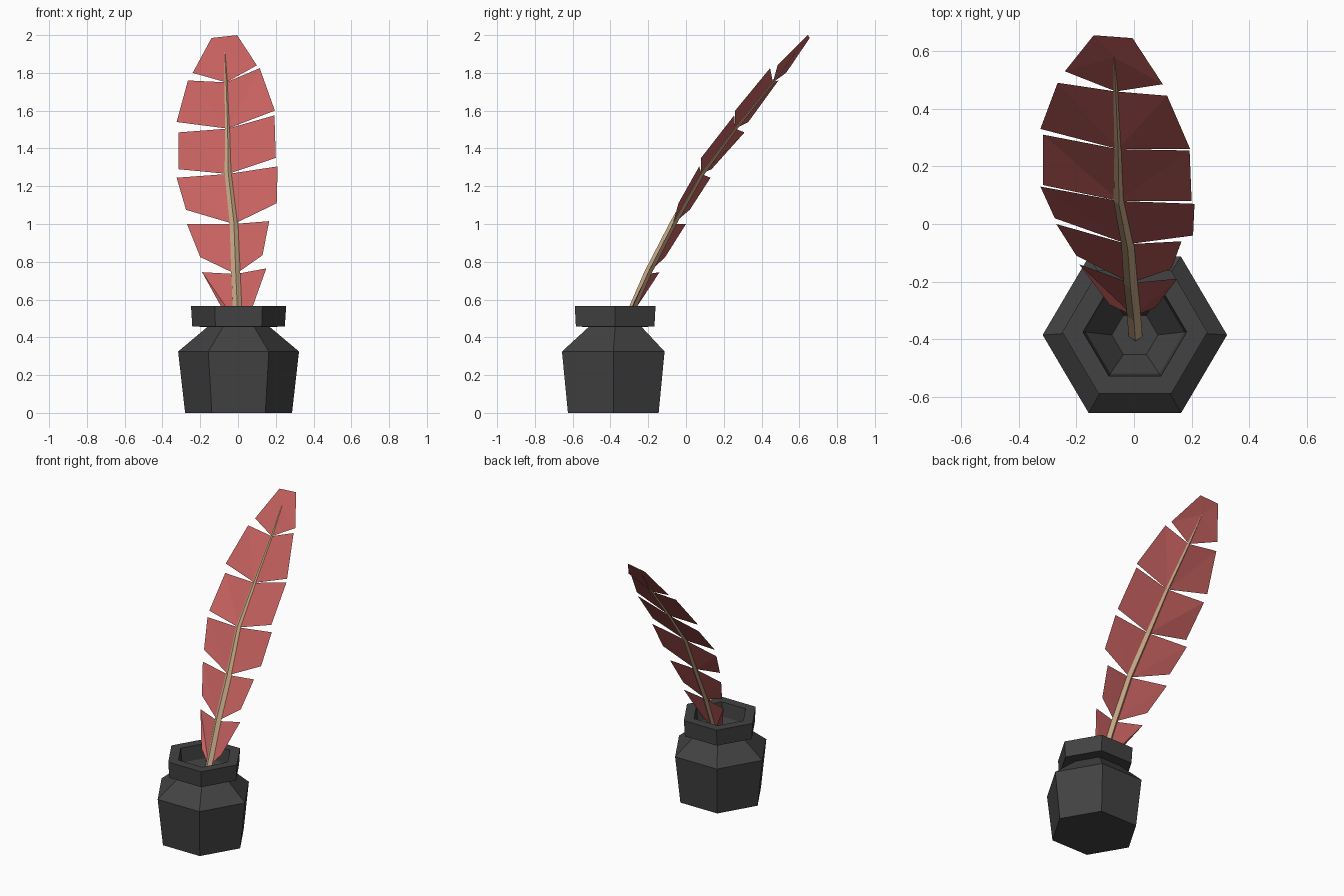
import bpy, math
from mathutils import Vector

if "Cube" in bpy.data.objects:
    bpy.data.objects.remove(bpy.data.objects["Cube"])


def material(name, rgb):
    m = bpy.data.materials.new(name)
    m.diffuse_color = (*rgb, 1)
    m.use_nodes = True
    m.node_tree.nodes["Principled BSDF"].inputs["Base Color"].default_value = m.diffuse_color
    return m


CHARCOAL = material("charcoal", (0.055, 0.055, 0.056))
RED = material("feather red", (0.56, 0.12, 0.115))
TAN = material("quill tan", (0.58, 0.40, 0.24))


def make(name, verts, faces, mat):
    me = bpy.data.meshes.new(name)
    me.from_pydata([tuple(v) for v in verts], [], faces)
    me.materials.append(mat)
    ob = bpy.data.objects.new(name, me)
    bpy.context.collection.objects.link(ob)
    return ob


def skin(rings, n):
    """Quads between successive rings plus both end caps."""
    faces = [tuple(reversed(range(n)))]
    for r in range(rings - 1):
        for i in range(n):
            j = (i + 1) % n
            faces.append((r*n + i, r*n + j, (r+1)*n + j, (r+1)*n + i))
    faces.append(tuple(range((rings-1)*n, rings*n)))
    return faces


# Hexagonal ink pot: body, shoulder, collar and funnel-shaped mouth
profile = [(0.283, 0), (0.32, 0.325), (0.165, 0.455), (0.245, 0.457),
           (0.252, 0.567), (0.18, 0.567), (0.17, 0.47), (0.08, 0.36)]
pot = []
for r, z in profile:
    cy = -0.375 if z > 0.45 else -0.385
    for i in range(6):
        a = i * math.pi / 3
        pot.append((r*math.cos(a) + 0.003, cy + 0.98*r*math.sin(a), z))
make("ink_pot", pot, skin(len(profile), 6), CHARCOAL)

# Quill shaft: four-sided, tapering along the curve
path = [Vector(p) for p in [(0.005, -0.39, 0.36), (0, -0.32, 0.47),
        (-0.012, -0.205, 0.735), (-0.022, -0.07, 1.0), (-0.052, 0.08, 1.265),
        (-0.055, 0.26, 1.505), (-0.063, 0.46, 1.75), (-0.07, 0.58, 1.91)]]
widths = [0.024, 0.024, 0.024, 0.022, 0.019, 0.013, 0.009, 0.002]
shaft = []
for i, (p, w) in enumerate(zip(path, widths)):
    t = (path[min(i+1, 7)] - path[max(i-1, 0)]).normalized()
    side = Vector((1, 0, 0))
    up = t.cross(side).normalized()
    shaft += [p + side*w, p + up*w*0.8, p - side*w, p - up*w*0.8]
make("quill_shaft", shaft, skin(len(path), 4), TAN)

# Feather barbs: (lower outer, upper outer) corners for each segment
left = [((-0.085, -0.28, 0.555), (-0.19, -0.14, 0.745)),
        ((-0.20, -0.11, 0.825), (-0.27, 0.0, 1.0)),
        ((-0.275, 0.02, 1.075), (-0.325, 0.13, 1.245)),
        ((-0.315, 0.135, 1.29), (-0.315, 0.31, 1.485)),
        ((-0.325, 0.33, 1.54), (-0.265, 0.49, 1.76))]
right = [((0.075, -0.29, 0.555), (0.15, -0.19, 0.765)),
         ((0.13, -0.155, 0.835), (0.165, -0.06, 1.015)),
         ((0.205, -0.04, 1.11), (0.21, 0.07, 1.305)),
         ((0.20, 0.08, 1.35), (0.193, 0.255, 1.575)),
         ((0.195, 0.26, 1.60), (0.115, 0.445, 1.825))]
verts, faces = [], []


def add(points, flip=False):
    k = len(verts)
    verts.extend(points)
    for i in range(1, len(points) - 1):
        faces.append((k, k+i+1, k+i) if flip else (k, k+i, k+i+1))


for corners, flip in ((left, False), (right, True)):
    for i, (low, high) in enumerate(corners):
        add([path[i+1], path[i+2], high, low], flip)

# Feather tip fans out from the end of the shaft
add([path[7], (-0.14, 0.655, 1.985), (-0.24, 0.53, 1.80), path[6],
     (0.10, 0.485, 1.84), (-0.005, 0.645, 2.0), (-0.14, 0.655, 1.985)])
make("feather", verts, faces, RED)
